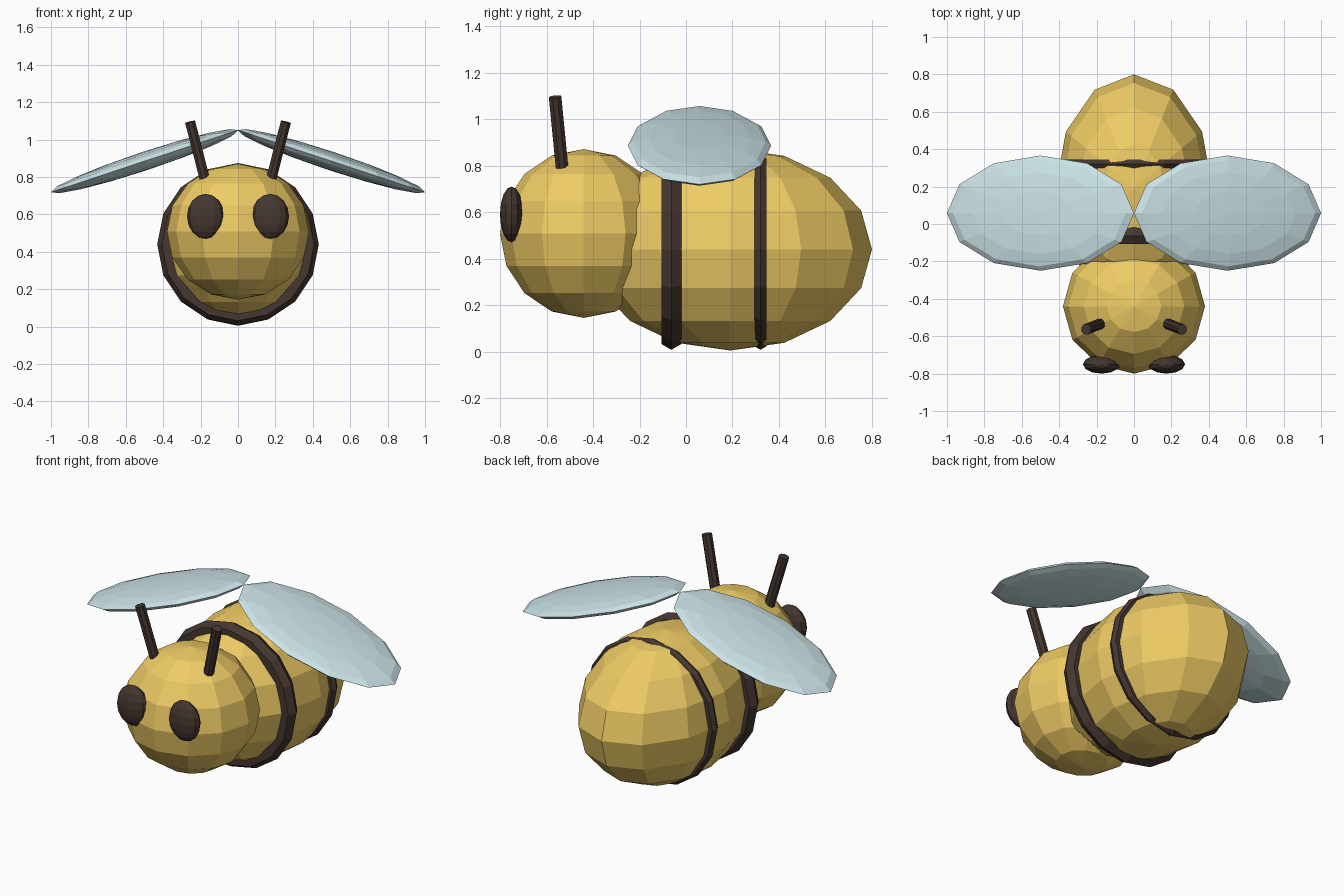
import bpy
import math
from mathutils import Vector

if "Cube" in bpy.data.objects:
    bpy.data.objects.remove(bpy.data.objects["Cube"])


def material(name, color):
    m = bpy.data.materials.new(name)
    m.diffuse_color = (*color, 1)
    m.use_nodes = True
    m.node_tree.nodes["Principled BSDF"].inputs["Base Color"].default_value = m.diffuse_color
    return m


yellow = material("yellow", (0.86, 0.60, 0.13))
brown = material("dark_brown", (0.06, 0.038, 0.03))
pale = material("pale_blue", (0.60, 0.77, 0.80))


def finish(name, mat):
    ob = bpy.context.object
    ob.name = name
    ob.data.materials.append(mat)
    return ob


def ellipsoid(name, center, radii, mat, tilt=0, segments=12, rings=8):
    bpy.ops.mesh.primitive_uv_sphere_add(segments=segments, ring_count=rings,
                                         radius=1, location=center,
                                         rotation=(0, tilt, 0))
    ob = finish(name, mat)
    ob.scale = radii
    return ob


def stripe(name, y, outer, thickness):
    bpy.ops.mesh.primitive_torus_add(major_segments=16, minor_segments=6,
                                     major_radius=outer - thickness,
                                     minor_radius=thickness,
                                     location=(0, y, 0.44),
                                     rotation=(math.pi / 2, 0, 0))
    return finish(name, brown)


def rod(name, a, b, radius, mat):
    a, b = Vector(a), Vector(b)
    bpy.ops.mesh.primitive_cylinder_add(vertices=8, radius=radius,
                                        depth=(b - a).length,
                                        location=(a + b) / 2)
    ob = finish(name, mat)
    ob.rotation_euler = (b - a).to_track_quat('Z', 'Y').to_euler()
    return ob


# Abdomen and head
ellipsoid("body", (0, 0.19, 0.44), (0.42, 0.61, 0.435), yellow)
ellipsoid("head", (0, -0.44, 0.508), (0.38, 0.36, 0.363), yellow)

# Dark bands around the body
stripe("front_stripe", -0.063, 0.432, 0.05)
stripe("rear_stripe", 0.32, 0.432, 0.03)

# Mirrored eyes, antennae and wings
for side, s in (("left", 1), ("right", -1)):
    ellipsoid(side + "_eye", (s * 0.173, -0.75, 0.59), (0.1, 0.05, 0.12), brown)
    rod(side + "_antenna", (s * 0.178, -0.533, 0.79),
        (s * 0.256, -0.563, 1.095), 0.029, brown)
    ellipsoid(side + "_wing", (s * 0.5, 0.058, 0.885), (0.527, 0.308, 0.05),
              pale, tilt=s * 0.32)
